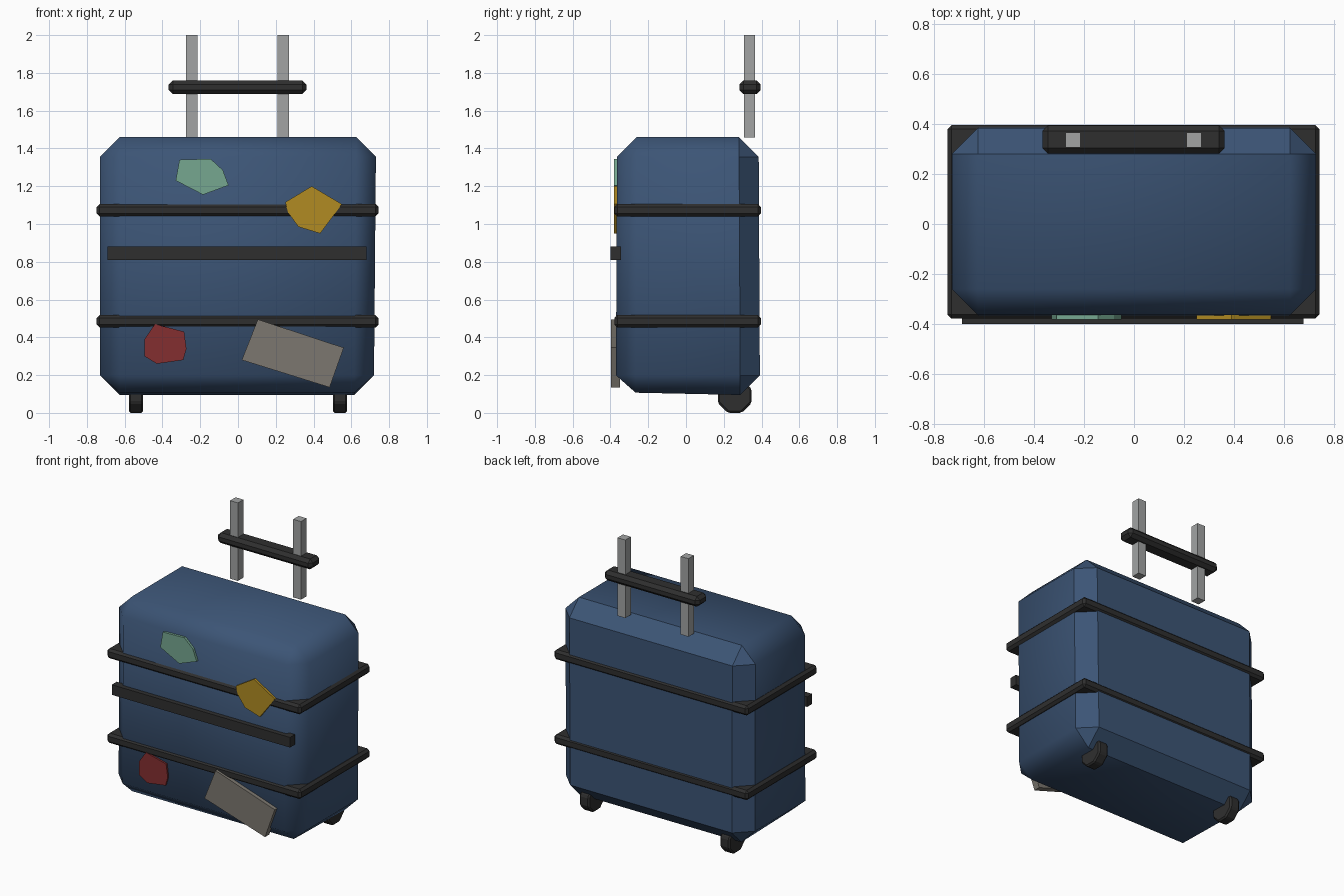
import bpy, bmesh, math
from mathutils import Vector, Matrix

if "Cube" in bpy.data.objects:
    bpy.data.objects.remove(bpy.data.objects["Cube"], do_unlink=True)


def material(name, rgb):
    m = bpy.data.materials.new(name)
    m.use_nodes = True
    m.diffuse_color = (*rgb, 1)
    m.node_tree.nodes["Principled BSDF"].inputs["Base Color"].default_value = (*rgb, 1)
    return m


navy = material("navy shell", (0.045, 0.09, 0.18))
black = material("black rubber", (0.028, 0.028, 0.028))
steel = material("pale steel", (0.36, 0.37, 0.37))
mint = material("mint sticker", (0.18, 0.39, 0.28))
gold = material("gold sticker", (0.44, 0.26, 0.016))
red = material("red sticker", (0.23, 0.028, 0.03))
taupe = material("taupe tag", (0.2, 0.185, 0.16))


def finish(bm, name, mat, bevel=0):
    if bevel:
        bmesh.ops.bevel(bm, geom=bm.edges[:], offset=bevel, segments=1,
                        profile=0.5, affect='EDGES')
    bmesh.ops.recalc_face_normals(bm, faces=bm.faces[:])
    mesh = bpy.data.meshes.new(name)
    bm.to_mesh(mesh)
    bm.free()
    mesh.materials.append(mat)
    ob = bpy.data.objects.new(name, mesh)
    bpy.context.collection.objects.link(ob)
    return ob


def box(name, mat, lo, hi, bevel=0):
    lo, hi = Vector(lo), Vector(hi)
    bm = bmesh.new()
    bmesh.ops.create_cube(bm, size=1)
    for v in bm.verts:
        v.co = (lo + hi) / 2 + v.co * (hi - lo)
    return finish(bm, name, mat, bevel)


def plate(name, mat, outline, front, back):
    bm = bmesh.new()
    face = bm.faces.new([bm.verts.new((x, front, z)) for x, z in outline])
    ext = bmesh.ops.extrude_face_region(bm, geom=[face])
    for v in ext["geom"]:
        if isinstance(v, bmesh.types.BMVert):
            v.co.y = back
    return finish(bm, name, mat)


# Chamfered shell, softly shaded at the front and crisp on the back
shell = box("shell", navy, (-0.73, -0.365, 0.095), (0.73, 0.385, 1.46), 0.104)
bm = bmesh.new()
bm.from_mesh(shell.data)
for v in bm.verts:
    low = v.co.z < 0.5
    v.co.y += 0.006 * (1 if low and v.co.y > 0 else -1 if low else 0)
    if low and v.co.x > 0:
        v.co.x -= 0.01
    if v.co.z < 0.1 and v.co.y < 0:
        v.co.z += 0.012
for f in bm.faces:
    f.smooth = True
for e in bm.edges:
    a, b = e.verts
    upright = abs(a.co.z - b.co.z) > 0.5
    e.smooth = not (upright or min(a.co.y, b.co.y) > 0.2)
bm.to_mesh(shell.data)
bm.free()

# Bands around the shell
for name, z in (("upper_band", 1.073), ("lower_band", 0.485)):
    box(name, black, (-0.748, -0.379, z - 0.034), (0.743, 0.396, z + 0.034), 0.016)

# Front rail
box("front_rail", black, (-0.69, -0.4, 0.81), (0.68, -0.345, 0.88))

# Telescopic handle
box("handle_grip", black, (-0.367, 0.282, 1.688), (0.363, 0.395, 1.76), 0.022)
for side, x in (("right", -0.245), ("left", 0.24)):
    box(side + "_handle_pole", steel, (x - 0.03, 0.306, 1.458), (x + 0.03, 0.366, 2.0))

# Eight-sided wheels
for side, x in (("right", -0.54), ("left", 0.54)):
    bm = bmesh.new()
    turn = (Matrix.Translation((x, 0.258, 0.09)) @ Matrix.Rotation(math.pi / 2, 4, 'Y')
            @ Matrix.Rotation(math.pi / 8, 4, 'Z'))
    bmesh.ops.create_cone(bm, cap_ends=True, segments=8, radius1=0.097,
                          radius2=0.097, depth=0.076, matrix=turn)
    finish(bm, side + "_wheel", black, 0.01)

# Stickers and tag on the front
plate("mint_sticker", mint, [(-0.33, 1.23), (-0.31, 1.34), (-0.145, 1.345),
      (-0.08, 1.285), (-0.05, 1.205), (-0.185, 1.155)], -0.382, -0.355)
plate("gold_sticker", gold, [(0.25, 1.115), (0.39, 1.2), (0.55, 1.105), (0.51, 1.05),
      (0.435, 0.95), (0.32, 0.985), (0.265, 1.06)], -0.382, -0.355)
plate("red_sticker", red, [(-0.495, 0.39), (-0.44, 0.47), (-0.285, 0.43),
      (-0.273, 0.34), (-0.29, 0.28), (-0.43, 0.26), (-0.495, 0.3)], -0.382, -0.355)
plate("tag", taupe, [(0.02, 0.28), (0.105, 0.495), (0.56, 0.345), (0.485, 0.135)],
      -0.397, -0.35)
